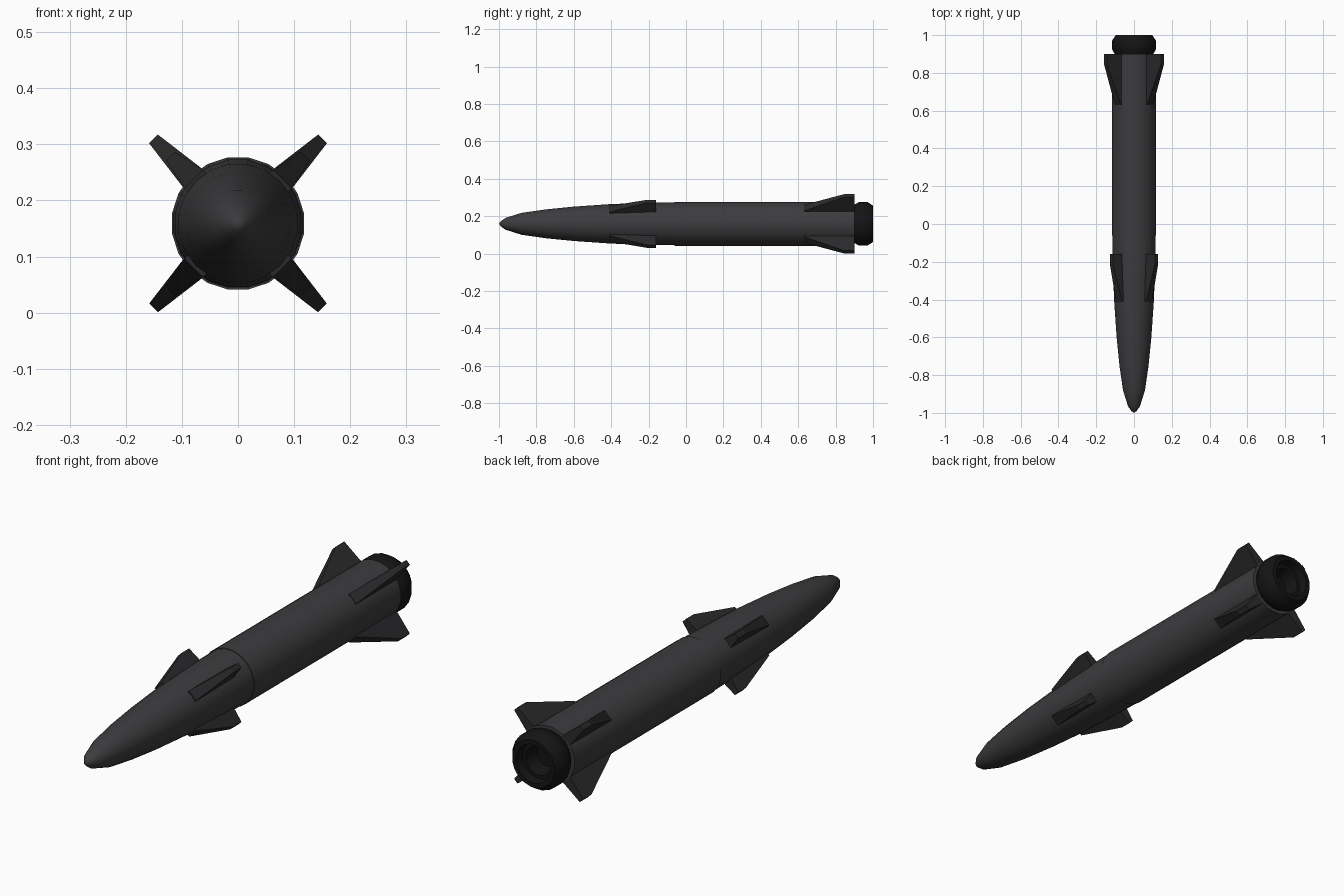
import bpy, bmesh
from math import cos, sin, tau, radians
from mathutils import Matrix

if "Cube" in bpy.data.objects:
    bpy.data.objects.remove(bpy.data.objects["Cube"])

SIDES = 20
AXIS_Z = 0.159


def material(name, value):
    m = bpy.data.materials.new(name)
    m.diffuse_color = (value, value, value * 1.08, 1)
    m.use_nodes = True
    m.node_tree.nodes["Principled BSDF"].inputs["Base Color"].default_value = m.diffuse_color
    return m


body_mat = material("dark_grey", 0.045)
fin_mat = material("charcoal", 0.023)
nozzle_mat = material("black", 0.007)


def finish(name, bm, mat, smooth=None):
    bmesh.ops.recalc_face_normals(bm, faces=bm.faces)
    mesh = bpy.data.meshes.new(name)
    bm.to_mesh(mesh)
    bm.free()
    obj = bpy.data.objects.new(name, mesh)
    bpy.context.collection.objects.link(obj)
    obj.location.z = AXIS_Z
    mesh.materials.append(mat)
    if smooth:
        bpy.ops.object.select_all(action='DESELECT')
        obj.select_set(True)
        bpy.context.view_layer.objects.active = obj
        bpy.ops.object.shade_smooth_by_angle(angle=radians(smooth))
    return obj


def lathe(name, profile, mat):
    """Revolve (y, radius) points about the y axis; zero radius closes an end."""
    bm = bmesh.new()
    rings = []
    for y, r in profile:
        if r == 0:
            rings.append([bm.verts.new((0, y, 0))] * SIDES)
        else:
            angles = [tau * (i + 0.5) / SIDES for i in range(SIDES)]
            rings.append([bm.verts.new((r * cos(a), y, r * sin(a))) for a in angles])
    for a, b in zip(rings, rings[1:]):
        for i in range(SIDES):
            j = (i + 1) % SIDES
            bm.faces.new(list(dict.fromkeys((a[i], a[j], b[j], b[i]))))
    return finish(name, bm, mat, 35)


def fin(name, outline, angle):
    """Radially tapered slab from (y, radius, half thickness) corners."""
    bm = bmesh.new()
    sides = [[bm.verts.new((r, y, s * t)) for y, r, t in outline] for s in (-1, 1)]
    for side in sides:
        bm.faces.new(side)
    n = len(outline)
    for i in range(n):
        j = (i + 1) % n
        bm.faces.new((sides[0][i], sides[0][j], sides[1][j], sides[1][i]))
    bm.transform(Matrix.Rotation(radians(angle), 4, 'Y'))
    return finish(name, bm, fin_mat)


# Pointed nose section, slightly narrower than the main tube
lathe("nose_section", [(-1, 0), (-0.99, 0.014), (-0.965, 0.032), (-0.88, 0.059),
                       (-0.75, 0.078), (-0.6, 0.093), (-0.4, 0.107),
                       (-0.2, 0.114), (-0.06, 0.116), (-0.06, 0)], body_mat)
# Main tube
lathe("main_tube", [(-0.062, 0), (-0.062, 0.119), (0.9, 0.119), (0.9, 0)], body_mat)
# Hollow rear nozzle
lathe("nozzle", [(0.89, 0), (0.89, 0.102), (0.905, 0.106), (0.925, 0.118), (0.97, 0.118),
                 (1.0, 0.098), (1.0, 0.08), (0.965, 0.074), (0.965, 0.06),
                 (0.91, 0.045), (0.91, 0)], nozzle_mat)

# Four small front fins and four larger tail fins on the diagonals
front = [(-0.41, 0.09, 0.025), (-0.41, 0.112, 0.023), (-0.21, 0.17, 0.011),
         (-0.16, 0.17, 0.011), (-0.16, 0.09, 0.025)]
tail = [(0.63, 0.09, 0.026), (0.63, 0.12, 0.023), (0.845, 0.213, 0.011),
        (0.9, 0.213, 0.011), (0.9, 0.09, 0.026)]
for k in range(4):
    fin(f"front_fin_{k + 1}", front, 45 + 90 * k)
    fin(f"tail_fin_{k + 1}", tail, 45 + 90 * k)
